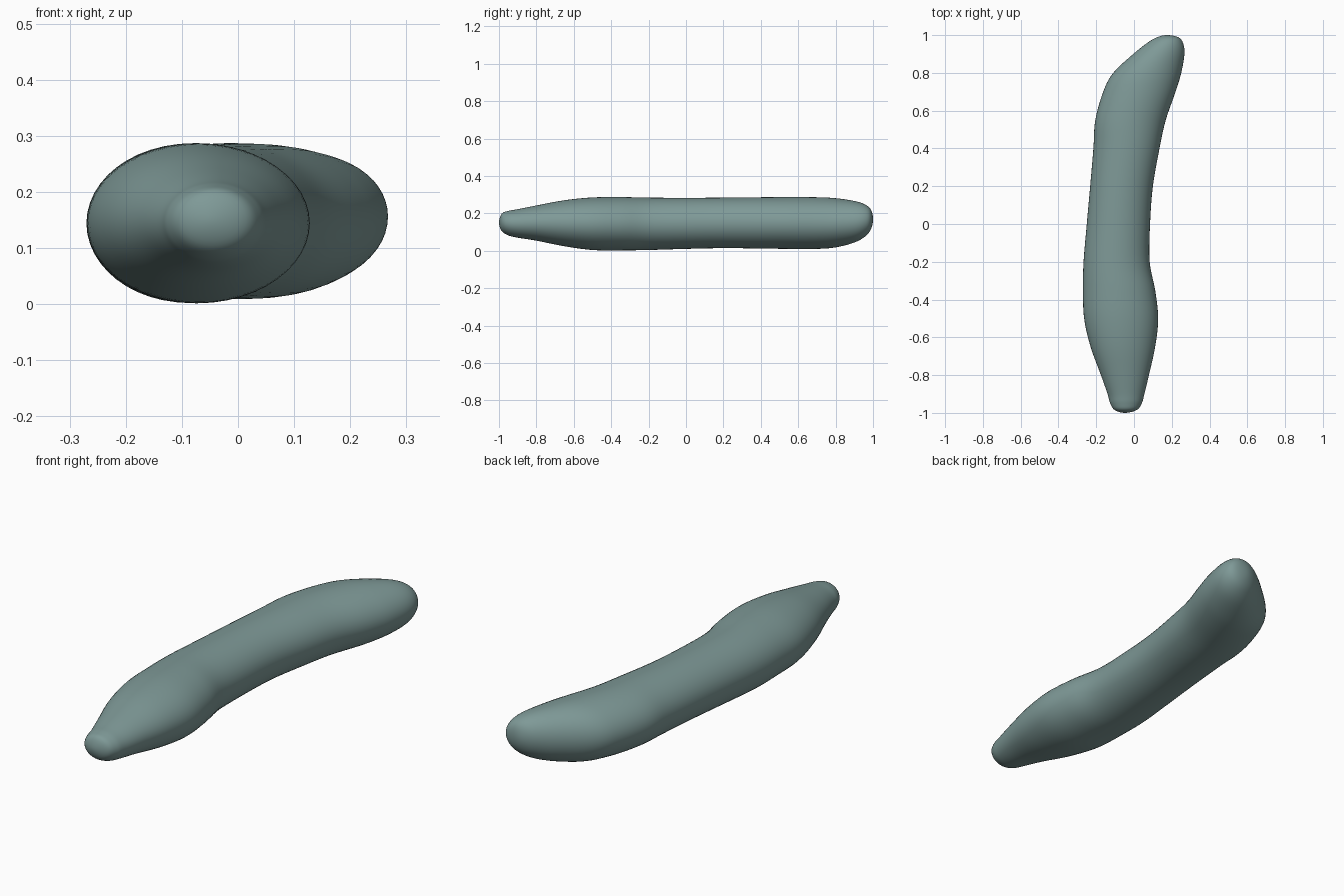
import bpy, bmesh, math

if "Cube" in bpy.data.objects:
    bpy.data.objects.remove(bpy.data.objects["Cube"])

# Stations along the body: y, left x, right x, bottom z, top z
ROWS = [
    (-1.00, -0.048, -0.048, 0.150, 0.150),
    (-0.985, -0.102, 0.014, 0.105, 0.198),
    (-0.95, -0.126, 0.041, 0.082, 0.213),
    (-0.90, -0.140, 0.055, 0.070, 0.222),
    (-0.80, -0.175, 0.079, 0.054, 0.242),
    (-0.65, -0.230, 0.112, 0.024, 0.270),
    (-0.50, -0.264, 0.128, 0.004, 0.285),
    (-0.35, -0.270, 0.112, 0.002, 0.287),
    (-0.20, -0.267, 0.083, 0.004, 0.284),
    (0.00, -0.250, 0.085, 0.010, 0.283),
    (0.20, -0.232, 0.100, 0.014, 0.284),
    (0.40, -0.215, 0.135, 0.012, 0.286),
    (0.55, -0.205, 0.168, 0.010, 0.287),
    (0.70, -0.163, 0.220, 0.010, 0.286),
    (0.80, -0.110, 0.250, 0.018, 0.281),
    (0.90, -0.004, 0.267, 0.044, 0.266),
    (0.96, 0.072, 0.259, 0.078, 0.246),
    (0.99, 0.125, 0.232, 0.118, 0.217),
    (1.00, 0.175, 0.175, 0.168, 0.168),
]
SIDES, STEPS = 48, 5


def swap(r):
    # Row mirrored through the tip, so the end closes roundly
    return (r[0], r[2], r[1], r[4], r[3])


def catmull(a, b, c, d, t):
    return 0.5 * (2*b + (c - a)*t + (2*a - 5*b + 4*c - d)*t*t
                  + (3*b - a - 3*c + d)*t**3)


# Smoothly interpolated stations
pts = [swap(ROWS[1])] + ROWS + [swap(ROWS[-2])]
stations = []
for i in range(1, len(pts) - 2):
    for s in range(STEPS):
        stations.append([catmull(*q, s / STEPS) for q in zip(*pts[i-1:i+3])])
stations = stations[1:]

# Body: oval rings lofted from end to end
bm = bmesh.new()
rings = []
for y, xl, xr, zb, zt in stations:
    ring = []
    for k in range(SIDES):
        a = 2 * math.pi * k / SIDES
        ring.append(bm.verts.new(((xl + xr)/2 + (xr - xl)/2 * math.cos(a), y,
                                  (zb + zt)/2 + (zt - zb)/2 * math.sin(a))))
    rings.append(ring)
for r0, r1 in zip(rings, rings[1:]):
    for k in range(SIDES):
        n = (k + 1) % SIDES
        bm.faces.new((r0[k], r0[n], r1[n], r1[k]))

# Rounded tips
for ring, row in ((rings[0], ROWS[0]), (rings[-1], ROWS[-1])):
    tip = bm.verts.new((row[1], row[0], row[3]))
    for k in range(SIDES):
        bm.faces.new((ring[k], ring[(k + 1) % SIDES], tip))
bmesh.ops.recalc_face_normals(bm, faces=bm.faces)
for f in bm.faces:
    f.smooth = True

mesh = bpy.data.meshes.new("cucumber_body")
bm.to_mesh(mesh)
bm.free()
body = bpy.data.objects.new("cucumber_body", mesh)
bpy.context.collection.objects.link(body)

# Dull blue-green skin
mat = bpy.data.materials.new("skin")
mat.diffuse_color = (0.21, 0.32, 0.31, 1)
mat.use_nodes = True
mat.node_tree.nodes["Principled BSDF"].inputs["Base Color"].default_value = mat.diffuse_color
mesh.materials.append(mat)
